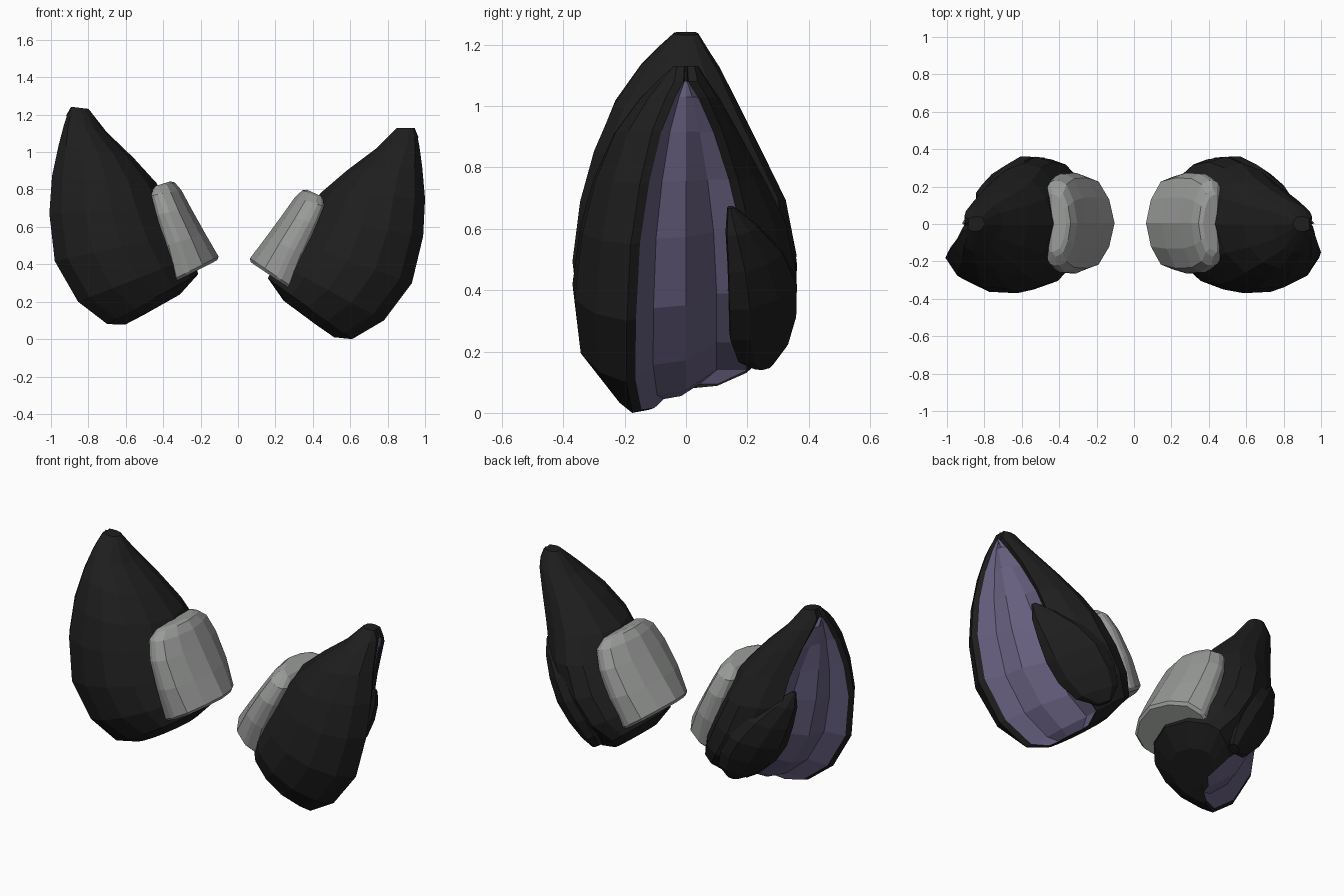
import bpy, bmesh
from math import cos, sin, pi, radians
from mathutils import Matrix, Vector

cube = bpy.data.objects.get("Cube")
if cube:
    bpy.data.objects.remove(cube)


def material(name, rgb):
    m = bpy.data.materials.new(name)
    m.use_nodes = True
    m.diffuse_color = (*rgb, 1)
    m.node_tree.nodes["Principled BSDF"].inputs["Base Color"].default_value = (*rgb, 1)
    return m


BLACK = material("black fur", (0.013, 0.013, 0.013))
PURPLE = material("dusky purple", (0.135, 0.115, 0.215))
GREY = material("light grey", (0.32, 0.33, 0.32))

# The right ear is the left one reflected in a slightly tilted plane
n = Vector((cos(radians(3.5)), 0, -sin(radians(3.5))))
pivot = Vector((-0.01, 0, 0.6))
REFLECT = Matrix.Translation(pivot) @ Matrix.Scale(-1, 4, n) @ Matrix.Translation(-pivot)


def place(p, q, u, y):
    """Point a fraction u of the way from p to q (both x, z), at depth y."""
    return Vector((p[0] + (q[0] - p[0]) * u, y, p[1] + (q[1] - p[1]) * u))


def loft(name, rings, mats, is_second=lambda row, seg: False, bulge=None, bevel=0):
    """Skin closed rings, cap both ends, and make the part for both sides."""
    for side in ("left", "right"):
        bm = bmesh.new()
        rows = [[bm.verts.new(v) for v in ring] for ring in rings]
        count = len(rows[0])
        for r in range(len(rows) - 1):
            for i in range(count):
                j = (i + 1) % count
                f = bm.faces.new((rows[r][i], rows[r][j], rows[r + 1][j], rows[r + 1][i]))
                f.material_index = int(is_second(r, i))
        bm.faces.new(rows[-1])
        if bulge:
            hub = bm.verts.new(bulge)
            for i in range(count):
                bm.faces.new((hub, rows[0][(i + 1) % count], rows[0][i]))
        else:
            bm.faces.new(rows[0][::-1])
        if side == "right":
            bm.transform(REFLECT)
        bmesh.ops.recalc_face_normals(bm, faces=bm.faces)
        mesh = bpy.data.meshes.new(side + "_" + name)
        bm.to_mesh(mesh)
        bm.free()
        for m in mats:
            mesh.materials.append(m)
        obj = bpy.data.objects.new(side + "_" + name, mesh)
        bpy.context.collection.objects.link(obj)
        if bevel:
            mod = obj.modifiers.new("soft_edges", "BEVEL")
            mod.width, mod.segments, mod.angle_limit = bevel, 1, radians(40)


# Ear shell: inner edge, outer edge, front and back depth, front and back rim,
# and how far out the back rim sits
EAR = [
    ((.16, .325), (.61, .00), .27, .28, -.145, .20, .57),
    ((.20, .415), (.78, .10), .35, .345, -.165, .20, .59),
    ((.27, .53), (.93, .30), .37, .36, -.163, .20, .61),
    ((.36, .66), (.99, .55), .345, .325, -.15, .18, .62),
    ((.44, .78), (1.0, .75), .30, .25, -.12, .14, .65),
    ((.58, .90), (.985, .92), .235, .175, -.08, .09, .72),
    ((.74, 1.02), (.97, 1.03), .15, .11, -.035, .04, .83),
    ((.79, 1.07), (.96, 1.08), .10, .075, -.008, .008, .93),
    ((.85, 1.13), (.94, 1.13), .04, .04, -.005, .005, .95),
]


def ear_ring(p, q, f, b, rim_f, rim_b, r):
    crest_f, crest_b = max(rim_f - .03, -.75 * f), min(rim_b + .03, .7 * b)
    depth = .5 * rim_b
    shape = [(.97, rim_f), (1, crest_f), (.9, -.8 * f), (.7, -.98 * f), (.48, -f),
             (.27, -.87 * f), (.09, -.52 * f), (0, 0), (.06, .55 * b), (.2, .92 * b),
             (.55 * r, b), (.8 * r, .89 * b), (r + .03, crest_b), (r, rim_b),
             (r + .1 - depth, .5 * rim_b), (.75 * .97 + .25 * r - depth, 0),
             (.92 - depth, .65 * rim_f)]
    return [place(p, q, u, y) for u, y in shape]


rings = [ear_ring(*s) for s in EAR]
# Rounded underside
hub = Vector((.42, -.04, .075))
under = [v.lerp(hub, .4) + Vector((-.02, 0, -.02)) for v in rings[0]]
loft("ear", [under] + rings, (BLACK, PURPLE),
     lambda row, seg: seg >= 13 and row < 8, bulge=hub)

# Pointed flap hugging the back wall and lapping over the back rim:
# centre, half width, half thickness
FLAP = [
    ((.42, .25, .155), .04, .03),
    ((.47, .25, .205), .12, .05),
    ((.54, .25, .29), .16, .065),
    ((.62, .25, .39), .165, .065),
    ((.70, .225, .50), .13, .055),
    ((.78, .18, .60), .07, .035),
    ((.825, .145, .67), .012, .01),
]
across = Vector((.68, -.66, -.33)).normalized()
outward = Vector((.58, .75, -.3)).normalized()
rings = []
for c, wide, thick in FLAP:
    angles = [2 * pi * k / 8 for k in range(8)]
    rings.append([Vector(c) + across * wide * cos(a) + outward * thick * sin(a)
                  for a in angles])
loft("ear_flap", rings, (BLACK,))

# Grey pad on the inward side of the ear: outer edge, buried edge, half depth
PAD = [
    ((.055, .42), (.28, .268), .25),
    ((.15, .545), (.35, .455), .275),
    ((.245, .675), (.42, .61), .27),
    ((.305, .76), (.46, .71), .235),
    ((.355, .805), (.455, .76), .165),
]
half = [(.12, .5), (.36, .88), (.7, 1), (1, .9)]
pad_shape = [(u, -w) for u, w in reversed(half)] + [(0, 0)] + half
loft("ear_pad", [[place(p, q, u, y * w + .005) for u, y in pad_shape] for p, q, w in PAD],
     (GREY,), bevel=.015)
